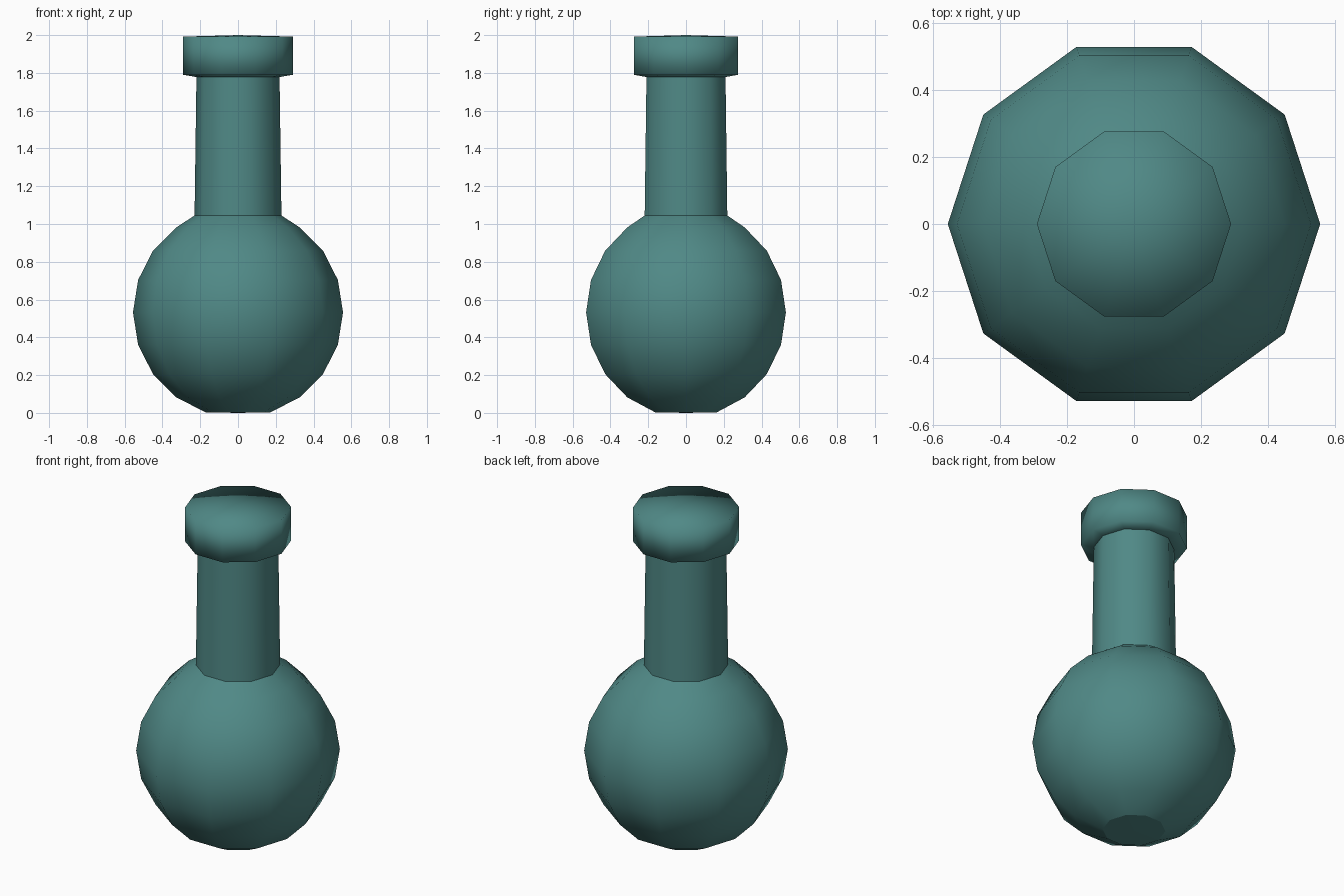
import bpy, bmesh, math

if "Cube" in bpy.data.objects:
    bpy.data.objects.remove(bpy.data.objects["Cube"])

SIDES = 10
teal = bpy.data.materials.new("teal")
teal.diffuse_color = (0.08, 0.25, 0.24, 1)
teal.use_nodes = True
teal.node_tree.nodes["Principled BSDF"].inputs["Base Color"].default_value = teal.diffuse_color


def lathe(name, profile):
    """Turn (radius, z) points, listed bottom to top, into a ten-sided part."""
    bm = bmesh.new()
    rings = []
    for r, z in profile:
        if r == 0:
            rings.append([bm.verts.new((0, 0, z))] * SIDES)
        else:
            rings.append([bm.verts.new((r * math.cos(a), r * math.sin(a), z))
                          for a in (math.tau * i / SIDES for i in range(SIDES))])
    for low, high in zip(rings, rings[1:]):
        for i in range(SIDES):
            j = (i + 1) % SIDES
            corners = list(dict.fromkeys((low[i], low[j], high[j], high[i])))
            face = bm.faces.new(corners)
            face.smooth = True
    # Sharp creases around the end faces
    for e in bm.edges:
        if len(e.link_faces) == 2 and e.calc_face_angle() > math.radians(40):
            e.smooth = False
    bm.normal_update()
    mesh = bpy.data.meshes.new(name)
    bm.to_mesh(mesh)
    bm.free()
    mesh.materials.append(teal)
    obj = bpy.data.objects.new(name, mesh)
    bpy.context.collection.objects.link(obj)
    return obj


# Round bulb with a flattened base
R, CZ = 0.556, 0.532
bulb = [(R * math.sin(math.radians(18 * k)), CZ - R * math.cos(math.radians(18 * k)))
        for k in range(1, 9)]
body = lathe("bulb", [(0, 0)] + bulb + [(0.23, 1.045)])
for f in body.data.polygons:
    if len(f.vertices) == 3:
        f.use_smooth = False

# Slightly tapered neck
lathe("neck", [(0.23, 1.045), (0.22, 1.778)])

# Stopper with a very shallow crown
lathe("stopper", [(0.22, 1.778), (0.29, 1.79), (0.29, 1.992), (0, 2.0)])
